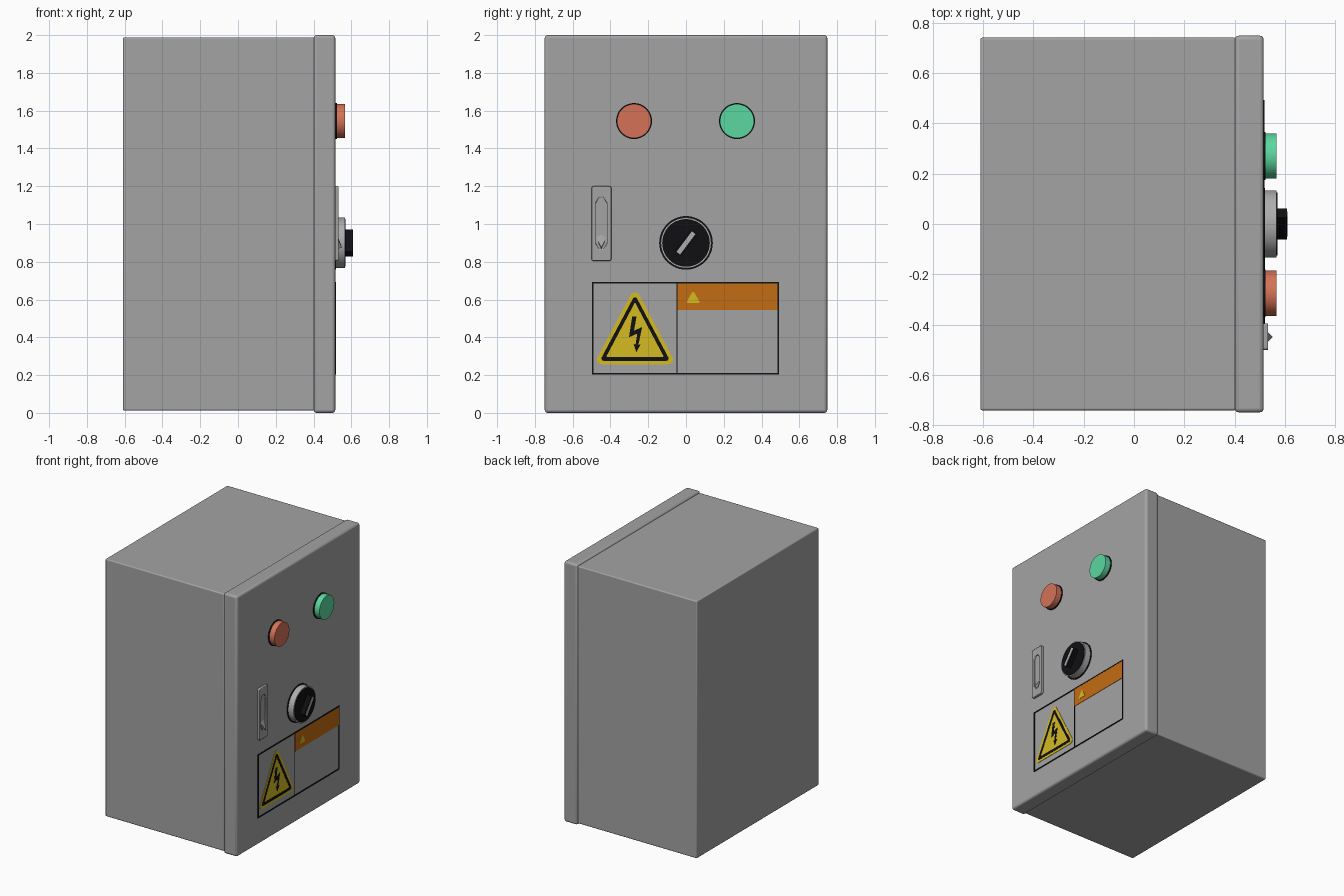
import bpy, bmesh, math
from mathutils import Vector

if "Cube" in bpy.data.objects:
    bpy.data.objects.remove(bpy.data.objects["Cube"])


def material(name, r, g, b):
    m = bpy.data.materials.new(name)
    m.diffuse_color = (r, g, b, 1)
    m.use_nodes = True
    m.node_tree.nodes["Principled BSDF"].inputs["Base Color"].default_value = m.diffuse_color
    return m


GREY = material("cabinet grey", 0.37, 0.37, 0.375)
RED = material("button red", 0.66, 0.17, 0.095)
GREEN = material("button green", 0.105, 0.68, 0.35)
BLACK = material("black", 0.005, 0.005, 0.006)
ORANGE = material("label orange", 0.55, 0.15, 0.006)
YELLOW = material("label yellow", 0.66, 0.50, 0.016)
SILVER = material("light grey", 0.42, 0.42, 0.42)
FACE = 0.515  # x of the door face


def finish(name, bm, mat, bevel=0.0, segments=3):
    bmesh.ops.recalc_face_normals(bm, faces=bm.faces)
    me = bpy.data.meshes.new(name)
    bm.to_mesh(me)
    bm.free()
    me.materials.append(mat)
    ob = bpy.data.objects.new(name, me)
    bpy.context.collection.objects.link(ob)
    if bevel:
        mod = ob.modifiers.new("bevel", "BEVEL")
        mod.width, mod.segments = bevel, segments
    bpy.ops.object.select_all(action="DESELECT")
    ob.select_set(True)
    bpy.context.view_layer.objects.active = ob
    bpy.ops.object.shade_smooth_by_angle(angle=math.radians(35))
    return ob


def prism(name, pts, x0, x1, mat, bevel=0.0):
    """Outline in (y, z) extruded along x."""
    bm = bmesh.new()
    a = [bm.verts.new((x0, y, z)) for y, z in pts]
    b = [bm.verts.new((x1, y, z)) for y, z in pts]
    bm.faces.new(a)
    bm.faces.new(b)
    for i in range(len(pts)):
        j = (i + 1) % len(pts)
        bm.faces.new((a[i], a[j], b[j], b[i]))
    return finish(name, bm, mat, bevel)


def ring(name, outer, inner, x0, x1, mat, bevel=0.0):
    """Frame between two outlines with the same point count."""
    bm = bmesh.new()
    loops = [[bm.verts.new((x, y, z)) for y, z in p]
             for x, p in ((x0, outer), (x1, outer), (x1, inner), (x0, inner))]
    n = len(outer)
    for k in range(4):
        p, q = loops[k], loops[(k + 1) % 4]
        for i in range(n):
            j = (i + 1) % n
            bm.faces.new((p[i], p[j], q[j], q[i]))
    return finish(name, bm, mat, bevel, 2)


def rect(y0, y1, z0, z1):
    return [(y0, z0), (y1, z0), (y1, z1), (y0, z1)]


def chamfered(y0, y1, z0, z1, c, d):
    return [(y0 + c, z0), (y1 - c, z0), (y1, z0 + d), (y1, z1 - d),
            (y1 - c, z1), (y0 + c, z1), (y0, z1 - d), (y0, z0 + d)]


def circle(y, z, r, n=48):
    return [(y + r * math.cos(2 * math.pi * i / n), z + r * math.sin(2 * math.pi * i / n))
            for i in range(n)]


def round_triangle(cy, z0, z1, half, r, n=6):
    """Upright triangle with corner arcs; extents are those of the arc centres."""
    pts = []
    for (y, z), mid in (((cy - half, z0), 210), ((cy + half, z0), 330), ((cy, z1), 90)):
        for i in range(n + 1):
            t = math.radians(mid - 60 + 120 * i / n)
            pts.append((y + r * math.cos(t), z + r * math.sin(t)))
    return pts


# cabinet body and door
prism("cabinet_body", rect(-0.74, 0.74, 0.012, 1.988), -0.61, 0.405, GREY, 0.008)
prism("cabinet_door", rect(-0.748, 0.748, 0, 2), 0.4, FACE, GREY, 0.016)

# push buttons with dark collars
for label, y, mat in (("red", -0.275, RED), ("green", 0.27, GREEN)):
    prism(label + "_button_collar", circle(y, 1.545, 0.095), 0.51, 0.523, BLACK)
    prism(label + "_button", circle(y, 1.545, 0.09), 0.515, 0.566, mat)

# rotary switch: base, black dial, tilted handle and pointer
prism("switch_collar", circle(0, 0.9, 0.142), 0.51, 0.52, BLACK)
prism("switch_base", circle(0, 0.9, 0.134), 0.512, 0.566, SILVER)
prism("switch_dial", circle(0, 0.9, 0.126), 0.56, 0.57, BLACK)


def tilted(length, width):
    d = Vector((0.6, 0.8))
    n = Vector((-d.y, d.x))
    return [(p.x, 0.9 + p.y) for p in (d * length + n * width, -d * length + n * width,
                                      -d * length - n * width, d * length - n * width)]


prism("switch_handle", tilted(0.072, 0.022), 0.565, 0.608, BLACK)
prism("switch_pointer", tilted(0.068, 0.012), 0.606, 0.61, SILVER)

# door latch: frame, sunken lever and pointed finger tab
ring("latch_frame", chamfered(-0.5, -0.395, 0.805, 1.2, 0.006, 0.006),
     chamfered(-0.478, -0.419, 0.868, 1.14, 0.017, 0.03), 0.512, 0.533, GREY, 0.004)
prism("latch_lever", chamfered(-0.478, -0.419, 0.868, 1.14, 0.017, 0.03), 0.51, 0.524, GREY)
bm = bmesh.new()
for p in ((0.522, -0.477, 0.93), (0.522, -0.42, 0.93), (0.522, -0.4485, 0.95),
          (0.522, -0.4485, 0.868), (0.551, -0.4485, 0.875)):
    bm.verts.new(p)
bmesh.ops.convex_hull(bm, input=bm.verts)
finish("latch_tab", bm, GREY)

# warning label: border, divider and header
ring("label_border", rect(-0.498, 0.493, 0.203, 0.693), rect(-0.489, 0.484, 0.212, 0.684),
     0.512, 0.519, BLACK)
prism("label_divider", rect(-0.05, -0.045, 0.21, 0.69), 0.512, 0.517, BLACK)
prism("label_header", rect(-0.045, 0.486, 0.545, 0.686), 0.512, 0.518, ORANGE)
prism("header_warning_sign", round_triangle(0.038, 0.588, 0.634, 0.026, 0.007), 0.514, 0.52, YELLOW)

# large hazard triangle with black outline and bolt
prism("hazard_triangle", round_triangle(-0.27, 0.283, 0.612, 0.175, 0.026), 0.512, 0.518, YELLOW)
ring("hazard_outline", round_triangle(-0.27, 0.288, 0.6, 0.166, 0.012),
     round_triangle(-0.27, 0.301, 0.577, 0.146, 0.004), 0.514, 0.5195, BLACK)
prism("hazard_bolt", [(-0.285, 0.51), (-0.262, 0.51), (-0.275, 0.435), (-0.232, 0.455),
                      (-0.252, 0.36), (-0.24, 0.362), (-0.263, 0.322), (-0.278, 0.365),
                      (-0.267, 0.362), (-0.258, 0.42), (-0.302, 0.4)], 0.514, 0.52, BLACK)
